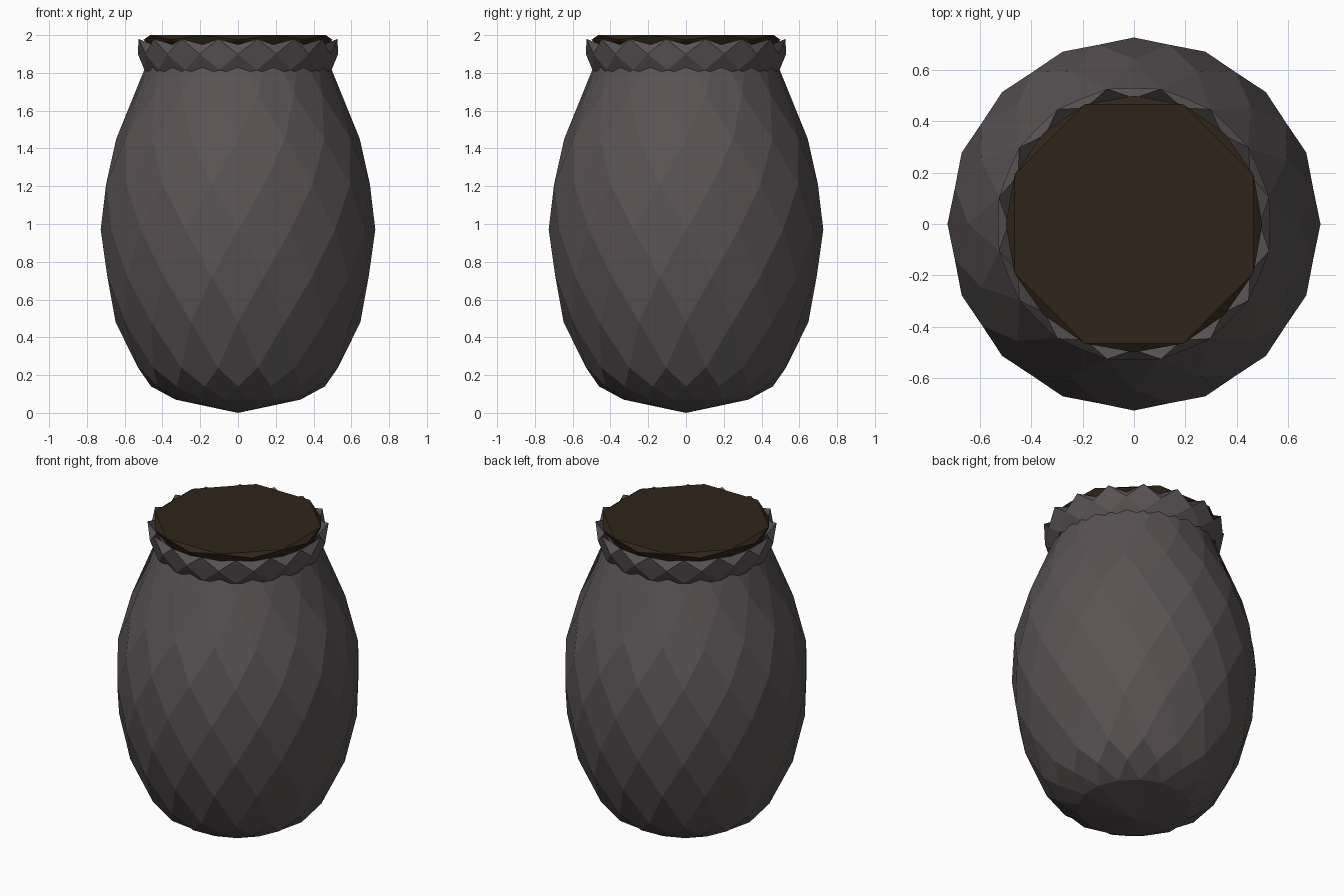
import bpy, bmesh
from math import cos, sin, pi

if "Cube" in bpy.data.objects:
    bpy.data.objects.remove(bpy.data.objects["Cube"])


def material(name, rgb):
    mat = bpy.data.materials.new(name)
    mat.diffuse_color = (*rgb, 1)
    mat.use_nodes = True
    mat.node_tree.nodes["Principled BSDF"].inputs["Base Color"].default_value = mat.diffuse_color
    return mat


def diamond_lathe(name, profile, sides, mat, first_phase=0.5, loop=False,
                  tip=None, cap=False):
    """Stack rings (radius, z), each turned half a step, joined by diamonds."""
    bm = bmesh.new()
    phases = [(first_phase + 0.5 * i) % 1 for i in range(len(profile))]
    rings = []
    for (r, z), p in zip(profile, phases):
        angles = [2 * pi * (j + p) / sides for j in range(sides)]
        rings.append([bm.verts.new((r * cos(a), r * sin(a), z)) for a in angles])
    n = len(rings)
    for i, ring in enumerate(rings):
        below = rings[i - 1] if i > 0 or loop else None
        above = rings[(i + 1) % n] if i < n - 1 or loop else None
        shift = 1 if phases[i] else 0
        for j in range(sides):
            k, m = (j + 1) % sides, (j + shift) % sides
            face = [below[m]] if below else []
            face.append(ring[k])
            if above:
                face.append(above[m])
            face.append(ring[j])
            bm.faces.new(face)
    if tip is not None:
        point = bm.verts.new((0, 0, tip))
        for j in range(sides):
            bm.faces.new((point, rings[0][(j + 1) % sides], rings[0][j]))
    if cap:
        bm.faces.new(rings[-1])
    mesh = bpy.data.meshes.new(name)
    bm.to_mesh(mesh)
    bm.free()
    mesh.materials.append(mat)
    obj = bpy.data.objects.new(name, mesh)
    bpy.context.collection.objects.link(obj)
    return obj


clay = material("clay", (0.10, 0.085, 0.088))
earth = material("earth", (0.028, 0.017, 0.010))

# Faceted jar body, coming to a shallow point underneath
diamond_lathe("jar_body",
              [(0.336, 0.07), (0.46, 0.14), (0.54, 0.24), (0.648, 0.48),
               (0.705, 0.72), (0.727, 0.97), (0.712, 1.21), (0.645, 1.45),
               (0.535, 1.69), (0.45, 1.93)],
              16, clay, tip=0.0)

# Flared collar: a closed faceted ring
diamond_lathe("collar",
              [(0.47, 1.79), (0.505, 1.815), (0.53, 1.90), (0.537, 1.98),
               (0.49, 1.95), (0.45, 1.87)],
              16, clay, first_phase=0.0, loop=True)

# Dark filling in the mouth
diamond_lathe("filling", [(0.46, 1.90), (0.50, 1.975), (0.504, 2.0)],
              8, earth, cap=True)
